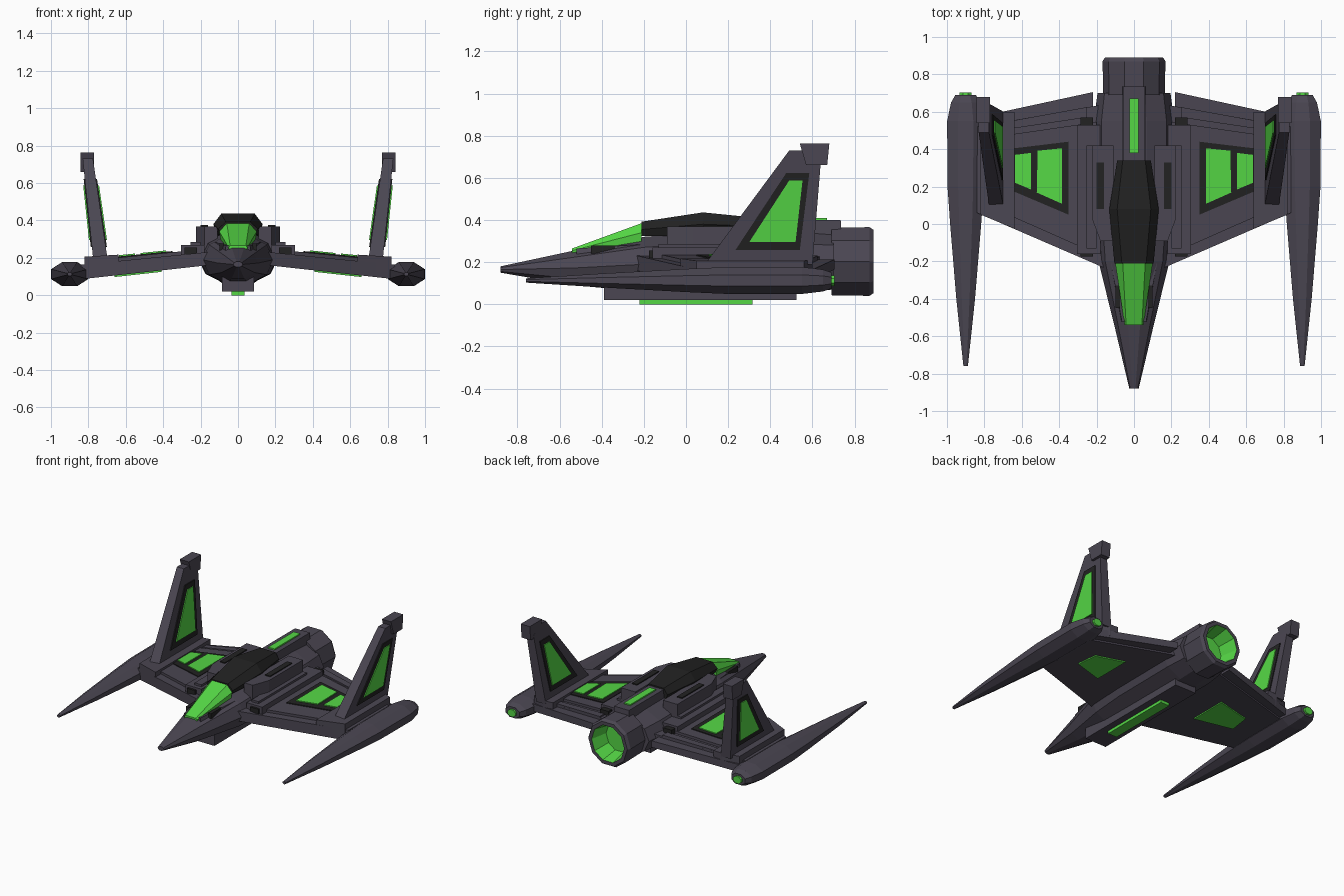
import bpy, bmesh
from math import cos, sin, pi

if "Cube" in bpy.data.objects:
    bpy.data.objects.remove(bpy.data.objects["Cube"])


def material(name, rgb):
    m = bpy.data.materials.new(name)
    m.use_nodes = True
    m.diffuse_color = (*rgb, 1)
    m.node_tree.nodes["Principled BSDF"].inputs["Base Color"].default_value = (*rgb, 1)
    return m


HULL = material("dark violet grey", (0.07, 0.062, 0.085))
BLACK = material("black", (0.016, 0.016, 0.016))
GREEN = material("bright green", (0.09, 0.68, 0.06))


def loft(name, rings, mat, mirror=False, inner=None, inner_from=99):
    """Skin a list of equal rings and cap both ends."""
    bm = bmesh.new()
    rows = [[bm.verts.new(p) for p in ring] for ring in rings]
    n = len(rows[0])
    for k, (a, b) in enumerate(zip(rows, rows[1:])):
        for i in range(n):
            j = (i + 1) % n
            f = bm.faces.new((a[i], a[j], b[j], b[i]))
            f.material_index = int(k >= inner_from)
    bm.faces.new(rows[0])
    bm.faces.new(rows[-1]).material_index = int(inner is not None)
    bmesh.ops.recalc_face_normals(bm, faces=bm.faces)
    mesh = bpy.data.meshes.new(name)
    bm.to_mesh(mesh)
    bm.free()
    mesh.materials.append(mat)
    if inner:
        mesh.materials.append(inner)
    ob = bpy.data.objects.new(name, mesh)
    bpy.context.scene.collection.objects.link(ob)
    if mirror:
        ob.modifiers.new("Mirror", "MIRROR")
    return ob


def box(name, x, y, z, mat, mirror=False, taper=0.0):
    def ring(h, t):
        return [(x[0] + t, y[0] + t, h), (x[1] - t, y[0] + t, h),
                (x[1] - t, y[1] - t, h), (x[0] + t, y[1] - t, h)]
    return loft(name, [ring(z[0], 0), ring(z[1], taper)], mat, mirror)


def oval(y, w, lo, hi, cx=0.0, n=10, turn=0.0):
    """Faceted section across the y axis, w and lo..hi being its extents."""
    pts = [(cos(2 * pi * (i + turn) / n), sin(2 * pi * (i + turn) / n)) for i in range(n)]
    mx, mz = max(p[0] for p in pts), max(p[1] for p in pts)
    return [(cx + w * p[0] / mx, y, (lo + hi) / 2 + (hi - lo) / 2 * p[1] / mz) for p in pts]


# Fuselage and hollow engine
loft("fuselage", [oval(*s) for s in (
    (-0.88, 0.025, 0.15, 0.18), (-0.53, 0.108, 0.09, 0.255), (-0.2, 0.19, 0.06, 0.32),
    (0.05, 0.21, 0.06, 0.34), (0.55, 0.215, 0.06, 0.34), (0.7, 0.195, 0.07, 0.33))], HULL)
loft("engine", [oval(y, r, 0.203 - r * 0.97, 0.203 + r * 0.97) for y, r in (
    (0.69, 0.165), (0.87, 0.168), (0.89, 0.155), (0.89, 0.13), (0.76, 0.105))],
    HULL, inner=GREEN, inner_from=3)


# Canopy: green windscreen and black cover
def hood(y, bottom, wide, top, z0, z1, z2):
    return [(-bottom, y, z0), (bottom, y, z0), (wide, y, z1),
            (top, y, z2), (-top, y, z2), (-wide, y, z1)]


loft("windscreen", [hood(-0.54, 0.042, 0.05, 0.042, 0.22, 0.255, 0.265),
                    hood(-0.21, 0.085, 0.1, 0.06, 0.24, 0.34, 0.385)], GREEN)
loft("canopy_cover", [hood(-0.21, 0.09, 0.105, 0.065, 0.325, 0.355, 0.392),
                      hood(0.08, 0.11, 0.132, 0.09, 0.32, 0.38, 0.436),
                      hood(0.34, 0.075, 0.09, 0.06, 0.32, 0.37, 0.41)], BLACK)
loft("cheek_fairing", [
    [(0.04, -0.52, 0.2), (0.07, -0.52, 0.2), (0.065, -0.52, 0.265), (0.04, -0.52, 0.265)],
    [(0.07, -0.2, 0.2), (0.15, -0.2, 0.2), (0.125, -0.2, 0.285), (0.07, -0.2, 0.285)]],
    HULL, True)
box("cheek_vent", (0.075, 0.1), (-0.45, -0.33), (0.24, 0.278), BLACK, True)

# Spine, shoulder blocks and belly
box("spine", (-0.065, 0.065), (0.3, 0.74), (0.28, 0.4), HULL, taper=0.006)
box("spine_light", (-0.025, 0.025), (0.38, 0.67), (0.4, 0.409), GREEN)
loft("shoulder_block", [
    [(x, y, z) for x, y in ((0.11, -0.09), (0.18, -0.09), (0.225, 0.03),
                            (0.225, 0.42), (0.11, 0.42))] for z in (0.2, 0.368)], HULL, True)
box("shoulder_vent", (0.16, 0.2), (0.08, 0.33), (0.366, 0.375), BLACK, True)
box("belly_keel", (-0.085, 0.085), (-0.39, 0.525), (0.02, 0.1), HULL)
box("belly_light", (-0.036, 0.036), (-0.22, 0.315), (0, 0.022), GREEN)


# Wings
def top(x):
    return 0.265 - 0.1 * x


def under(x):
    return 0.178 - 0.11 * x


def slab(name, outline, mat, hi=0.0, lo=0.0, base=under):
    return loft(name, [[(x, y, base(x) + lo) for x, y in outline],
                       [(x, y, top(x) + hi) for x, y in outline]], mat, True)


slab("wing", [(0.1, -0.26), (0.84, 0.06), (0.84, 0.52), (0.1, 0.65)], HULL, hi=-0.018)
slab("wing_flap", [(0.22, 0.6), (0.82, 0.48), (0.82, 0.575), (0.22, 0.705)], HULL, -0.03, 0.012)
slab("wing_skin", [(0.2, -0.16), (0.72, 0.07), (0.72, 0.47), (0.2, 0.545)], HULL, 0, 0.03)
slab("wing_rib", [(0.25, 0.57), (0.72, 0.5), (0.72, 0.54), (0.25, 0.625)], HULL, -0.008, 0.03)
slab("wing_panel", [(0.35, 0.05), (0.68, 0.19), (0.68, 0.4), (0.35, 0.44)], BLACK,
     0.006, -0.002, top)
for name, outline in (
        ("inner_wing_window", [(0.385, 0.108), (0.52, 0.168), (0.515, 0.392), (0.385, 0.405)]),
        ("outer_wing_window", [(0.552, 0.185), (0.635, 0.22), (0.635, 0.37), (0.552, 0.38)])):
    slab(name, outline, GREEN, 0.013, 0.004, top)
light = [(0.41, 0.12), (0.66, 0.22), (0.64, 0.37), (0.41, 0.4)]
loft("under_wing_light", [[(x, y, under(x) + d) for x, y in light] for d in (-0.008, 0.001)],
     GREEN, True)
box("wing_root_block", (0.18, 0.305), (-0.16, 0.53), (0.165, 0.27), HULL, True)
box("wing_root_rail", (0.2, 0.255), (-0.13, 0.42), (0.26, 0.285), HULL, True)
for name, y in (("root_vent_front", (-0.175, -0.15)), ("root_vent_back", (0.52, 0.57))):
    box(name, (0.22, 0.285), y, (0.19, 0.255), BLACK, True)

# Fin base on the wing end
loft("fin_base", [[(x, y, z - 0.06 * (x - 0.64)) for x, y in (
    (0.64, -0.025), (0.82, 0.05), (0.82, 0.56), (0.71, 0.6), (0.64, 0.6))]
    for z in (0.13, 0.217)], HULL, True)


# Leaning fins with windows on both faces
def fin_layer(name, outline, mat, spans):
    rings = [[(0.738 + 0.125 * (z - 0.21) + s * (0.038 - 0.02 * (z - 0.21)) + d, y, z)
              for y, z in outline] for s, d in spans]
    return loft(name, rings, mat, True)


fin_layer("fin", [(0.09, 0.19), (0.6, 0.19), (0.64, 0.68), (0.55, 0.73), (0.49, 0.73)],
          HULL, [(-1, 0), (1, 0)])
for side, s in (("inner", -1), ("outer", 1)):
    fin_layer(side + "_fin_panel", [(0.235, 0.258), (0.54, 0.258), (0.585, 0.622), (0.475, 0.622)],
              BLACK, [(s, -0.002 * s), (s, 0.006 * s)])
    fin_layer(side + "_fin_window", [(0.3, 0.295), (0.52, 0.295), (0.553, 0.588), (0.49, 0.588)],
              GREEN, [(s, 0.004 * s), (s, 0.012 * s)])
loft("fin_cap", [[(x, y, z) for y, z in ((0.57, 0.66), (0.67, 0.66), (0.68, 0.762), (0.54, 0.762))]
                 for x in (0.77, 0.842)], HULL, True)

# Wing tip pods
loft("pod", [oval(y, w, 0.113 - h, 0.113 + h, 0.9, 8, 0.5) for y, w, h in (
    (-0.76, 0.012, 0.01), (-0.4, 0.05, 0.033), (0.0, 0.083, 0.055), (0.2, 0.097, 0.064),
    (0.55, 0.099, 0.064), (0.65, 0.078, 0.052), (0.69, 0.055, 0.038))], HULL, True)
loft("pod_light", [oval(y, 0.032, 0.087, 0.137, 0.9, 8, 0.5) for y in (0.68, 0.704)], GREEN, True)
